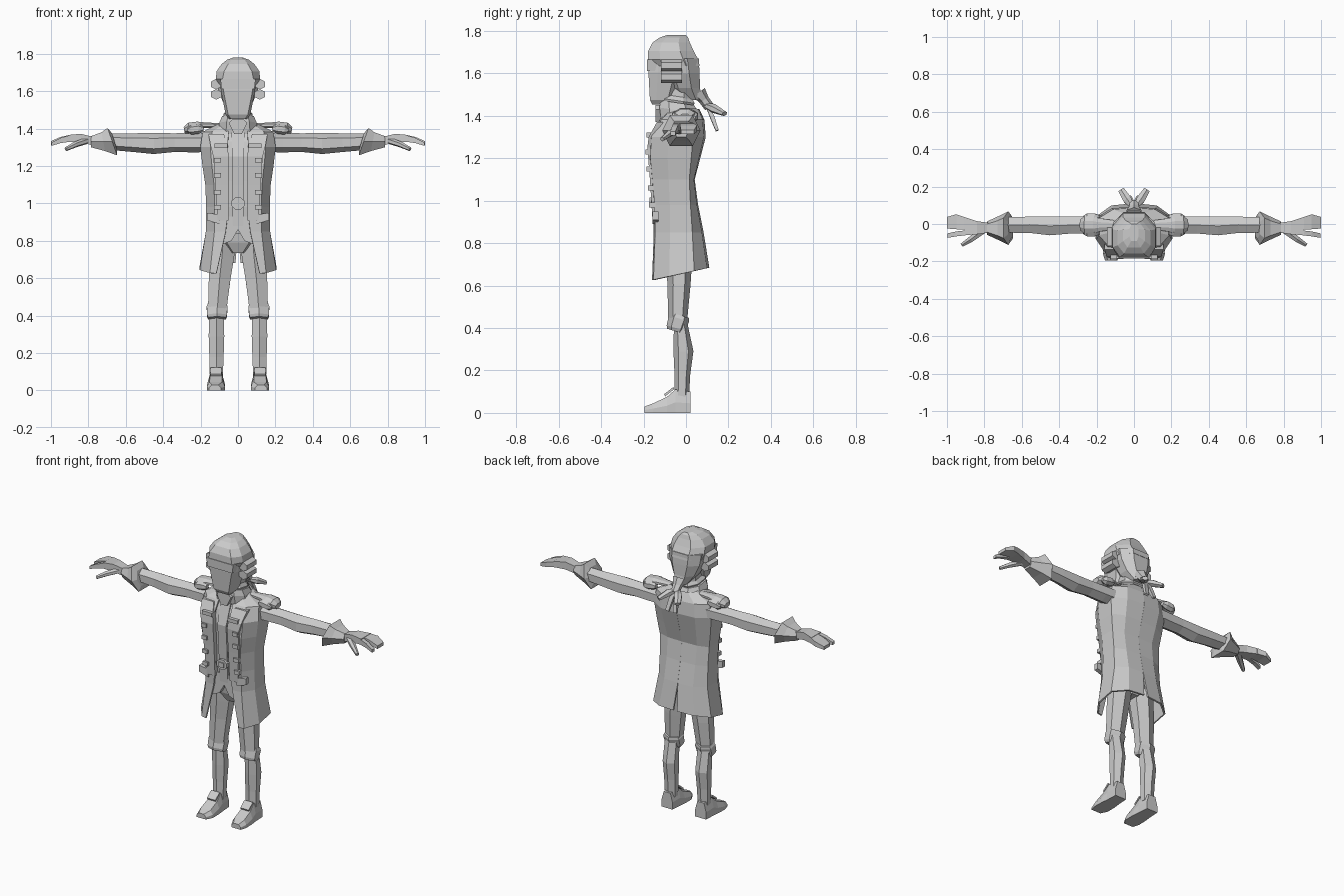
import bpy, bmesh, math
from mathutils import Vector

grey = bpy.data.materials.new("light_grey")
grey.diffuse_color = (0.6, 0.6, 0.6, 1)


def loft(name, rings, mirror=False, closed=True, solid=0):
    """Skin a list of equal-length point rings; cap the ends when closed."""
    bm = bmesh.new()
    rows = [[bm.verts.new(p) for p in r] for r in rings]
    n = len(rows[0])
    for a, b in zip(rows, rows[1:]):
        for i in range(n if closed else n - 1):
            j = (i + 1) % n
            bm.faces.new((a[i], a[j], b[j], b[i]))
    if closed:
        bm.faces.new(rows[0])
        bm.faces.new(rows[-1])
    bmesh.ops.recalc_face_normals(bm, faces=bm.faces)
    me = bpy.data.meshes.new(name)
    bm.to_mesh(me)
    bm.free()
    me.materials.append(grey)
    ob = bpy.data.objects.new(name, me)
    bpy.context.collection.objects.link(ob)
    if solid:
        m = ob.modifiers.new("thickness", 'SOLIDIFY')
        m.thickness, m.offset = solid, 0
    if mirror:
        m = ob.modifiers.new("mirror", 'MIRROR')
        m.use_clip = False
        m.merge_threshold = 0.0005
    return ob


def sect(z, w, yf, yb, cf=0.6, cb=0.5, slope=0):
    """Symmetric eight-point horizontal section."""
    d = yb - yf
    half = [(cf * w, yf), (w, yf + .25 * d), (w, yf + .7 * d), (cb * w, yb)]
    pts = half + [(-x, y) for x, y in reversed(half)]
    return [(x, y, z + slope * y) for x, y in pts]


def tube(name, path, n=6, mirror=True):
    """Faceted limb along path of (x, y, z, radius_a, radius_b)."""
    d = (Vector(path[-1][:3]) - Vector(path[0][:3])).normalized()
    ref = Vector((0, 1, 0)) if abs(d.z) > .85 else Vector((0, 0, 1))
    s = d.cross(ref).normalized()
    u = s.cross(d)
    ang = [2 * math.pi * (i + .5) / n for i in range(n)]
    rings = [[Vector(p[:3]) + s * p[3] * math.cos(t) + u * p[4] * math.sin(t)
              for t in ang] for p in path]
    return loft(name, rings, mirror)


def box_x(x, y0, y1, z0, z1):
    return [(x, y0, z0), (x, y1, z0), (x, y1, z1), (x, y0, z1)]


def plate(name, pts, y0, y1, mirror=False):
    """Flat outline in x, z with depth from y0 to y1."""
    return loft(name, [[(x, y, z) for x, z in pts] for y in (y0, y1)], mirror)


def rect(x0, x1, z0, z1):
    return [(x0, z0), (x1, z0), (x1, z1), (x0, z1)]


def strip(name, rows, depth, mirror=False):
    """Upright band of rows (z, x0, x1, y)."""
    return loft(name, [[(a, y, z), (b, y, z), (b, y + depth, z), (a, y + depth, z)]
                       for z, a, b, y in rows], mirror)


# Shoes, stockings and breeches
loft("shoe", [[(a, y, 0), (b, y, 0), (b, y, h * .45), (b - .015, y, h),
               (a + .015, y, h), (a, y, h * .45)]
              for y, a, b, h in [(.022, .08, .157, .10), (-.05, .075, .16, .11),
                                 (-.09, .07, .165, .075), (-.155, .07, .167, .045),
                                 (-.195, .09, .155, .03)]], True)
loft("shoe_buckle", [[(x, -.098, .078), (x, -.055, .112), (x, -.06, .122), (x, -.103, .088)]
                     for x in (.088, .147)], True)
tube("lower_leg", [(.115, -.025, .42, .046, .032), (.115, -.012, .29, .048, .047),
                   (.115, -.017, .18, .044, .037), (.116, -.02, .07, .04, .034)])
tube("breeches_leg", [(.075, -.035, .86, .075, .07), (.085, -.033, .72, .075, .062),
                      (.098, -.033, .6, .067, .054), (.112, -.04, .42, .056, .044)])
tube("breeches_cuff", [(.112, -.028, .46, .056, .044), (.112, -.033, .445, .064, .05),
                       (.112, -.047, .40, .062, .046), (.112, -.05, .385, .054, .04)])
loft("hips", [sect(.735, .04, -.08, .01), sect(.79, .10, -.105, .03),
              sect(.92, .13, -.125, .035)])

# Waistcoat with pointed hem, centre band and belt buckle
loft("waistcoat", [sect(z, w, yf, yb) for z, w, yf, yb in [
    (.84, .12, -.122, .04), (.98, .12, -.138, .03), (1.12, .13, -.143, .02),
    (1.25, .14, -.152, .05), (1.33, .14, -.135, .06), (1.41, .085, -.10, .05)]])
plate("waistcoat_point", [(0, .86), (.035, .80), (.085, .78), (.085, .93), (0, .93)],
      -.14, -.10, True)
strip("waistcoat_band", [(.88, -.028, .028, -.142), (1.1, -.03, .03, -.154),
                         (1.25, -.03, .03, -.164), (1.38, -.035, .035, -.125)], .03)
plate("belt_buckle", [(.038 * math.cos(math.pi * (i + .5) / 4),
                       1.0 + .034 * math.sin(math.pi * (i + .5) / 4)) for i in range(8)],
      -.166, -.13)
plate("belt_buckle_centre", rect(-.018, .018, .985, 1.015), -.173, -.15)

# Open coat with flared skirt and back vent
coat = []
for z, xo, w, yf, yb, xb, sl in [
        (.66, .115, .20, -.155, .105, .014, .22), (.85, .065, .167, -.147, .078, 0, 0),
        (.98, .05, .165, -.15, .052, 0, 0), (1.10, .05, .17, -.16, .036, 0, 0),
        (1.20, .05, .185, -.17, .062, 0, 0), (1.30, .055, .197, -.165, .088, 0, 0),
        (1.38, .05, .185, -.118, .082, 0, 0), (1.43, .05, .085, -.07, .058, 0, 0)]:
    sec = [(xo, yf), (w * .74, yf + .006), (w, yf * .5), (w, yb * .35), (w * .6, yb * .9), (xb, yb)]
    coat.append([(x, y, z + sl * y) for x, y in sec])
loft("coat", coat, True, closed=False, solid=.01)
strip("lapel", [(.91, .052, .11, -.158), (1.1, .05, .122, -.17), (1.25, .05, .132, -.182),
                (1.30, .055, .145, -.176), (1.37, .075, .158, -.137)], .03, True)
for z, y in [(1.23, -.192), (1.15, -.186), (1.06, -.18), (.98, -.174)]:
    plate("lapel_button", rect(.092, .128, z - .012, z + .012), y, y + .03, True)
plate("lapel_clasp", rect(.055, .125, 1.297, 1.32), -.186, -.15, True)
plate("pocket_flap", [(.10, .89), (.165, .91), (.165, .95), (.10, .94)], -.157, -.13, True)

# Collar, neck and neckcloth
loft("collar", [sect(1.36, .11, -.115, .075), sect(1.42, .10, -.125, .06, slope=-.15),
                sect(1.455, .085, -.12, .04, slope=-.15)])
loft("neck", [sect(1.40, .065, -.10, .03), sect(1.53, .06, -.10, .03)])
loft("neckcloth", [sect(1.44, .07, -.125, .03, slope=-.15),
                   sect(1.465, .078, -.13, .04, slope=-.15),
                   sect(1.485, .062, -.115, .03, slope=-.15)])
plate("neckcloth_fall", [(-.05, 1.43), (-.02, 1.37), (.02, 1.37), (.05, 1.43), (.03, 1.45),
                         (-.03, 1.45)], -.143, -.09)

# Sleeves, cuffs and shoulder boards
tube("sleeve", [(.13, -.005, 1.325, .06, .05), (.24, -.005, 1.325, .055, .052),
                (.34, -.006, 1.325, .052, .05), (.45, -.01, 1.32, .058, .056),
                (.56, -.004, 1.325, .05, .05), (.68, -.005, 1.33, .048, .044)])
loft("sleeve_cuff", [[(x + sl * (z - 1.33), y, z) for y, z in
                      [(-.022 - w, 1.33), (-.022 - w * .6, 1.33 + h), (-.022 + w * .6, 1.33 + h),
                       (-.022 + w, 1.33), (-.022 + w * .6, 1.33 - h), (-.022 - w * .6, 1.33 - h)]]
                     for x, w, h, sl in [(.66, .055, .045, .3), (.672, .09, .073, .35),
                                         (.72, .066, .05, .2), (.785, .036, .03, 0)]], True)
tube("shoulder_board", [(.10, -.005, 1.418, .025, .012), (.19, -.005, 1.418, .04, .018),
                        (.215, -.005, 1.41, .052, .03), (.262, -.005, 1.402, .052, .032),
                        (.288, -.005, 1.392, .03, .018)], 8)
for y in (-.045, .035):
    tube("shoulder_fringe", [(.185, y, 1.40, .014, .014), (.21, y, 1.40, .024, .027),
                             (.25, y, 1.395, .024, .027), (.27, y, 1.39, .012, .012)])

# Hands
loft("palm", [box_x(.77, -.045, .005, 1.31, 1.355), box_x(.84, -.055, .015, 1.325, 1.372),
              box_x(.91, -.06, .038, 1.33, 1.366)], True)
loft("fingers", [box_x(.90, -.03, .035, 1.33, 1.366), box_x(.95, -.028, .052, 1.325, 1.355),
                 box_x(1.0, -.024, .038, 1.313, 1.333)], True)
loft("index_finger", [box_x(.90, -.06, -.034, 1.33, 1.364), box_x(.95, -.066, -.04, 1.322, 1.35),
                      box_x(.997, -.074, -.05, 1.308, 1.326)], True)
tube("thumb", [(.81, -.035, 1.335, .022, .018), (.87, -.08, 1.315, .018, .016),
               (.92, -.112, 1.29, .011, .011)])

# Head
loft("face", [sect(1.452, .048, -.158, -.08, .8), sect(1.475, .066, -.17, -.05, .8),
              sect(1.605, .092, -.177, 0, .85), sect(1.68, .095, -.172, 0, .85)])
plate("brow", [(-.088, 1.612), (.088, 1.612), (.094, 1.665), (-.094, 1.665)], -.184, -.12)

# Hair with rolled curls
loft("back_hair", [sect(1.475, .035, -.02, .075), sect(1.53, .075, -.07, .066),
                   sect(1.60, .105, -.10, .064), sect(1.67, .113, -.12, .06)])
loft("top_hair", [sect(1.635, .112, -.15, .064, .7), sect(1.665, .118, -.18, .058, .7),
                  sect(1.705, .115, -.178, .036, .65), sect(1.745, .088, -.158, .018),
                  sect(1.768, .058, -.125, .01), sect(1.78, .025, -.09, 0)])
for z in (1.637, 1.583):
    tube("hair_curl", [(.117, -.118, z, .032, .028), (.117, -.02, z, .032, .028)])

# Tied hair with bow
tube("hair_knot", [(0, .06, 1.51, .045, .035), (0, .085, 1.475, .03, .025),
                   (0, .11, 1.44, .026, .024)], mirror=False)
tube("hair_bow", [(.005, .09, 1.45, .014, .012), (.035, .13, 1.435, .026, .022),
                  (.068, .182, 1.41, .02, .012)])
tube("hair_tail", [(.008, .10, 1.45, .016, .012), (.018, .125, 1.39, .018, .014),
                   (.028, .147, 1.33, .016, .01)], 4)
